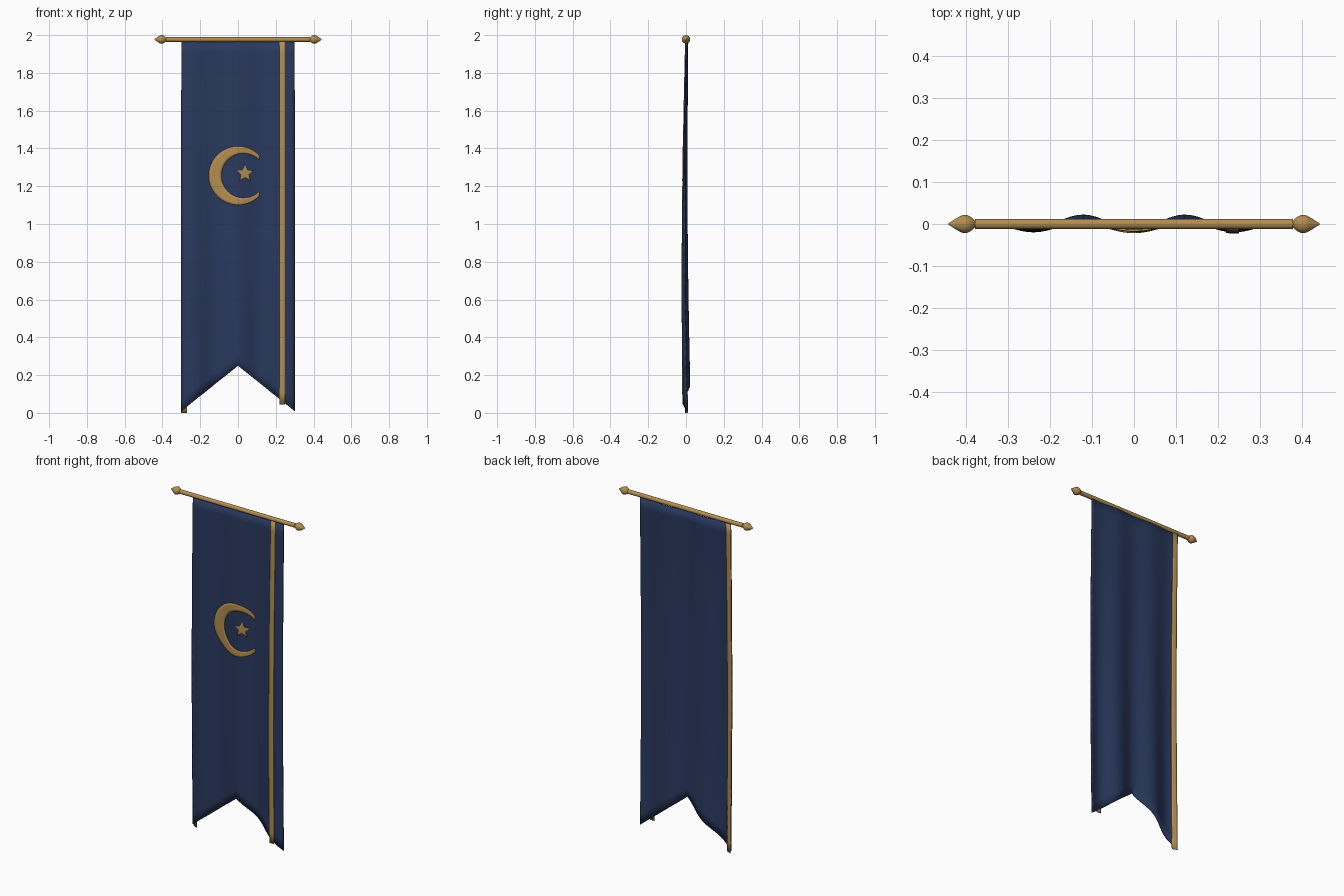
import bpy
import bmesh
import math

if "Cube" in bpy.data.objects:
    bpy.data.objects.remove(bpy.data.objects["Cube"], do_unlink=True)

TOP, HALF = 1.965, 0.3
ROD_Z = 1.977


def material(name, color):
    mat = bpy.data.materials.new(name)
    mat.use_nodes = True
    mat.diffuse_color = color
    bsdf = mat.node_tree.nodes["Principled BSDF"]
    bsdf.inputs["Base Color"].default_value = color
    bsdf.inputs["Roughness"].default_value = 0.7
    return mat


navy = material("navy_cloth", (0.022, 0.04, 0.11, 1))
gold = material("gold_trim", (0.45, 0.27, 0.08, 1))


def drape(x, z):
    """Depth of the hanging cloth: folds deepen towards the hem."""
    t = (TOP - z) / TOP
    fold = -math.cos(math.tau * x / 0.24)
    return 0.005 - 0.01 * math.sin(math.pi * t) + (0.004 + 0.014 * t) * fold


def finish(name, bm, mat):
    bmesh.ops.remove_doubles(bm, verts=bm.verts, dist=1e-5)
    bmesh.ops.recalc_face_normals(bm, faces=bm.faces)
    mesh = bpy.data.meshes.new(name)
    bm.to_mesh(mesh)
    bm.free()
    mesh.materials.append(mat)
    obj = bpy.data.objects.new(name, mesh)
    bpy.context.collection.objects.link(obj)
    bpy.ops.object.select_all(action="DESELECT")
    obj.select_set(True)
    bpy.context.view_layer.objects.active = obj
    bpy.ops.object.shade_smooth_by_angle(angle=math.radians(35))
    return obj


def sheet(name, place, nu, nv, mat, offset=0.0, thickness=0.006):
    """Thin draped panel; place(u, v) gives its x and z."""
    bm = bmesh.new()
    rows = []
    for j in range(nv + 1):
        row = []
        for i in range(nu + 1):
            x, z = place(i / nu, j / nv)
            row.append(bm.verts.new((x, drape(x, z) + offset, z)))
        rows.append(row)
    for a, b in zip(rows, rows[1:]):
        for i in range(nu):
            bm.faces.new((a[i], a[i + 1], b[i + 1], b[i]))
    obj = finish(name, bm, mat)
    solid = obj.modifiers.new("thickness", "SOLIDIFY")
    solid.thickness = thickness
    solid.offset = 0
    return obj


def lathe(name, profile, sides, mat, side=1):
    """Turn (x, radius) pairs around the rod axis."""
    bm = bmesh.new()
    rings = []
    for x, r in profile:
        rings.append([bm.verts.new((side * x, r * math.sin(math.tau * k / sides),
                                    ROD_Z + r * math.cos(math.tau * k / sides)))
                      for k in range(sides)])
    for a, b in zip(rings, rings[1:]):
        for k in range(sides):
            n = (k + 1) % sides
            bm.faces.new((a[k], a[n], b[n], b[k]))
    bm.faces.new(rings[0])
    bm.faces.new(rings[-1])
    return finish(name, bm, mat)


# Swallow-tailed banner
def banner(u, v):
    x = HALF * (2 * u - 1)
    bottom = 0.25 - 0.8 * abs(x)
    return x, TOP + (bottom - TOP) * v


sheet("banner_cloth", banner, 40, 32, navy)


# Vertical trim strips, one on the front and one on the back
def strip(x0, bottom):
    return lambda u, v: (x0 + 0.03 * u, TOP + (bottom - TOP) * v)


sheet("front_trim_strip", strip(0.22, 0.045), 3, 32, gold, -0.004, 0.004)
sheet("back_trim_strip", strip(-HALF, 0.0), 3, 32, gold, 0.004, 0.004)


# Crescent with clipped tips
def crescent(u, v):
    clip, cz = 0.113, 1.256

    def arc(cx, r):
        start = math.acos((clip - cx) / r)
        a = start + (math.tau - 2 * start) * u
        return cx + r * math.cos(a), cz + r * math.sin(a)

    (ox, oz), (ix, iz) = arc(0, 0.155), arc(0.03, 0.118)
    return ox + (ix - ox) * v, oz + (iz - oz) * v


sheet("crescent_emblem", crescent, 48, 4, gold, -0.005, 0.004)


# Five-pointed star
def star(u, v):
    k = round(u * 10)
    r = (0.05 if k % 2 == 0 else 0.02) * (1 - v)
    a = math.pi / 2 + math.tau * k / 10
    return 0.037 + r * math.cos(a), 1.268 + r * math.sin(a)


bpy_star = sheet("star_emblem", star, 10, 3, gold, -0.005, 0.004)

# Rod and pointed end caps
lathe("rod", [(-0.38, 0.0125), (0.38, 0.0125)], 16, gold)
tip = [(0.38, 0.009), (0.387, 0.016), (0.397, 0.022), (0.407, 0.023),
       (0.417, 0.019), (0.443, 0.0015)]
for side, label in ((1, "left"), (-1, "right")):
    lathe(label + "_finial", tip, 10, gold, side)
